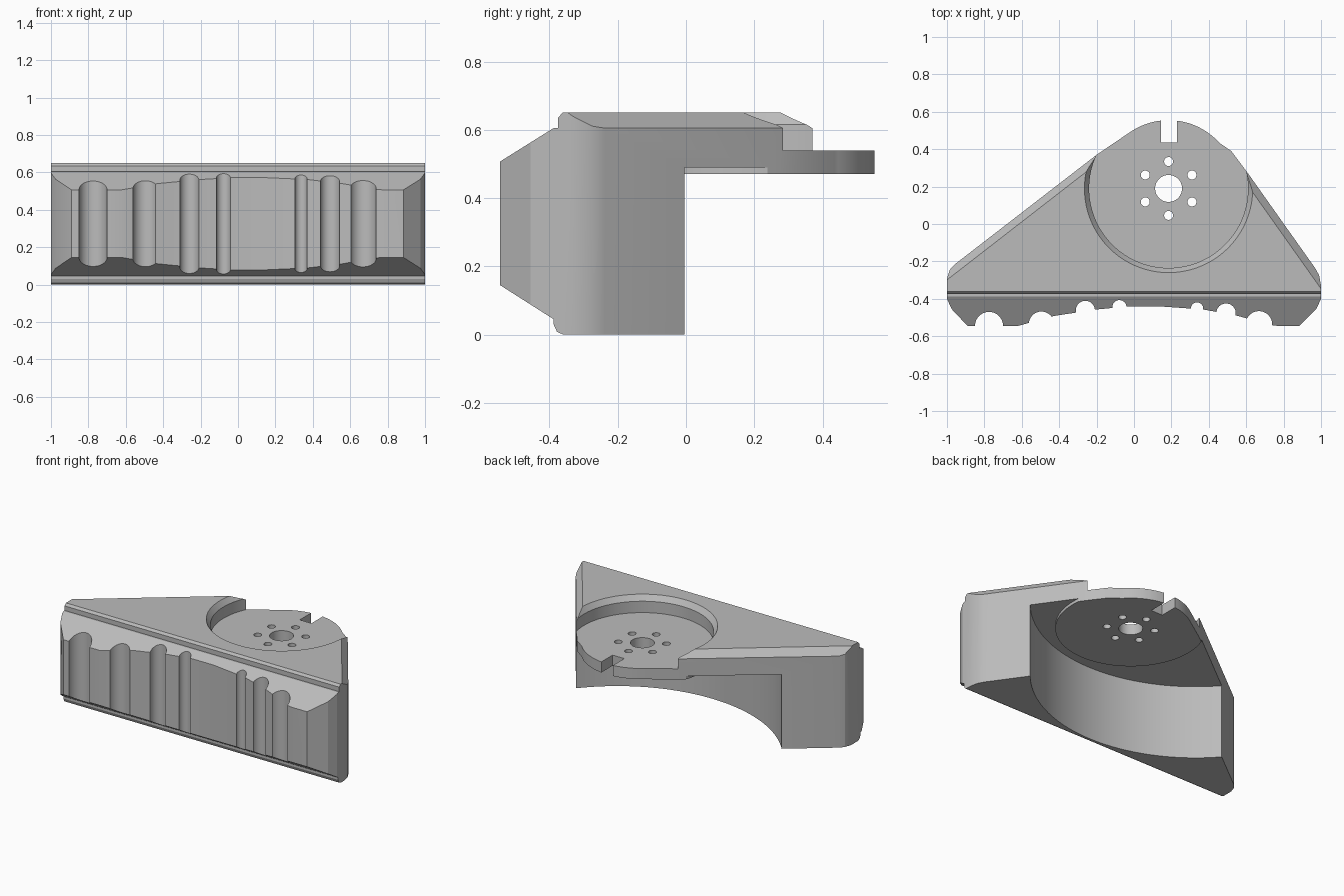
import bpy, bmesh, math
from mathutils import Vector

cube = bpy.data.objects.get("Cube")
if cube:
    bpy.data.objects.remove(cube)

grey = bpy.data.materials.new("plain grey")
grey.use_nodes = True
grey.diffuse_color = (0.5, 0.5, 0.5, 1)
grey.node_tree.nodes["Principled BSDF"].inputs["Base Color"].default_value = (0.5, 0.5, 0.5, 1)

HUB = (0.185, 0.19)      # axis of the round mounting seat


def add_object(name, bm):
    bmesh.ops.recalc_face_normals(bm, faces=bm.faces)
    mesh = bpy.data.meshes.new(name)
    bm.to_mesh(mesh)
    bm.free()
    mesh.materials.append(grey)
    obj = bpy.data.objects.new(name, mesh)
    bpy.context.collection.objects.link(obj)
    return obj


def prism_mesh(points, offset):
    """Extrude a closed loop of 3D points by an offset."""
    bm = bmesh.new()
    face = bm.faces.new([bm.verts.new(p) for p in points])
    out = bmesh.ops.extrude_face_region(bm, geom=[face], use_keep_orig=True)
    moved = [g for g in out["geom"] if isinstance(g, bmesh.types.BMVert)]
    bmesh.ops.translate(bm, verts=moved, vec=offset)
    return bm


def cylinder(name, x, y, z0, z1, r0, r1=None, segments=128):
    bm = bmesh.new()
    bmesh.ops.create_cone(bm, cap_ends=True, segments=segments, radius1=r0,
                          radius2=r1 or r0, depth=z1 - z0)
    bmesh.ops.translate(bm, verts=bm.verts, vec=(x, y, (z0 + z1) / 2))
    return add_object(name, bm)


def combine(target, tool, operation="DIFFERENCE"):
    """Apply a boolean and discard the tool."""
    mod = target.modifiers.new("cut", "BOOLEAN")
    mod.operation, mod.solver, mod.object = operation, "EXACT", tool
    graph = bpy.context.evaluated_depsgraph_get()
    mesh = bpy.data.meshes.new_from_object(target.evaluated_get(graph))
    target.modifiers.clear()
    target.data = mesh
    bpy.data.objects.remove(tool)


# Plan outline: scalloped front edge, slanted sides, round back
front = [(-1, -0.40), (-0.975, -0.455), (-0.89, -0.545), (-0.62, -0.545), (-0.43, -0.492),
         (-0.2, -0.457), (-0.02, -0.44), (0.13, -0.44), (0.37, -0.457), (0.55, -0.49),
         (0.73, -0.54), (0.77, -0.545), (0.885, -0.545), (0.975, -0.455), (1, -0.40)]
right_side = [(1, -0.33), (0.99, -0.275), (0.97, -0.238), (0.61, 0.27), (0.52, 0.39)]
back = []
for i in range(33):
    a = math.radians(42 + i * 82 / 32)
    back.append((HUB[0] + 0.365 * math.cos(a), HUB[1] + 0.365 * math.sin(a)))
left_side = [(-0.2, 0.37), (-0.96, -0.217), (-0.985, -0.245), (-1, -0.29)]
outline = front + right_side + back + left_side
body = add_object("bracket_body", prism_mesh([(x, y, -0.1) for x, y in outline], (0, 0, 0.9)))

# Side profile: tapered front nose, small ledge, rounded foot
profile = [(-0.36, 0), (-0.378, 0.008), (-0.388, 0.03), (-0.388, 0.045), (-0.545, 0.145),
           (-0.545, 0.507), (-0.388, 0.605), (-0.375, 0.605), (-0.375, 0.635),
           (-0.362, 0.65), (0.7, 0.65), (0.7, 0)]
bm = prism_mesh([(-1.2, y, z) for y, z in profile], (2.4, 0, 0))

# Bevel the top along both slanted sides
for point, side in (((-0.2, 0.37), (-0.613, 0.79)), ((0.61, 0.27), (0.816, 0.578))):
    normal = Vector((side[0] * 0.045, side[1] * 0.045, 0.038)).normalized()
    cut = bmesh.ops.bisect_plane(bm, geom=bm.verts[:] + bm.edges[:] + bm.faces[:],
                                 plane_co=(*point, 0.605), plane_no=normal, clear_outer=True)
    rim = [g for g in cut["geom_cut"] if isinstance(g, bmesh.types.BMEdge)]
    bmesh.ops.contextual_create(bm, geom=rim)
combine(body, add_object("side_profile", bm), "INTERSECT")

# Concave underside, leaving a thin round pad below the seat
hollow = cylinder("underside_hollow", 0.055, 0.636, -0.2, 0.49, 0.986, segments=160)
combine(hollow, cylinder("seat_pad", *HUB, 0.47, 0.6, 0.45))
combine(body, hollow)

# Round seat pocket with a bevelled rim
combine(body, cylinder("seat_pocket", *HUB, 0.54, 0.9, 0.425))
combine(body, cylinder("seat_rim_bevel", *HUB, 0.615, 0.685, 0.425, 0.475))

# Centre bore and ring of bolt holes
combine(body, cylinder("centre_bore", *HUB, 0.3, 0.8, 0.072, segments=48))
for i in range(6):
    a = math.radians(30 + 60 * i)
    combine(body, cylinder("bolt_hole", HUB[0] + 0.144 * math.cos(a),
                           HUB[1] + 0.144 * math.sin(a), 0.3, 0.8, 0.024, segments=24))

# Slot in the back edge of the seat
slot = [(0.145, 0.435, 0.3), (0.23, 0.435, 0.3), (0.23, 0.7, 0.3), (0.145, 0.7, 0.3)]
combine(body, add_object("back_slot", prism_mesh(slot, (0, 0, 0.5))))

# Upright round grooves in the front
for x, y, r in ((-0.775, -0.545, 0.075), (-0.495, -0.535, 0.067), (-0.26, -0.462, 0.051),
                (-0.078, -0.445, 0.038), (0.337, -0.452, 0.033), (0.492, -0.477, 0.052),
                (0.668, -0.537, 0.071)):
    combine(body, cylinder("front_groove", x, y, -0.2, 0.9, r, segments=48))

bpy.context.view_layer.objects.active = body
body.select_set(True)
bpy.ops.object.shade_smooth_by_angle(angle=math.radians(20))
